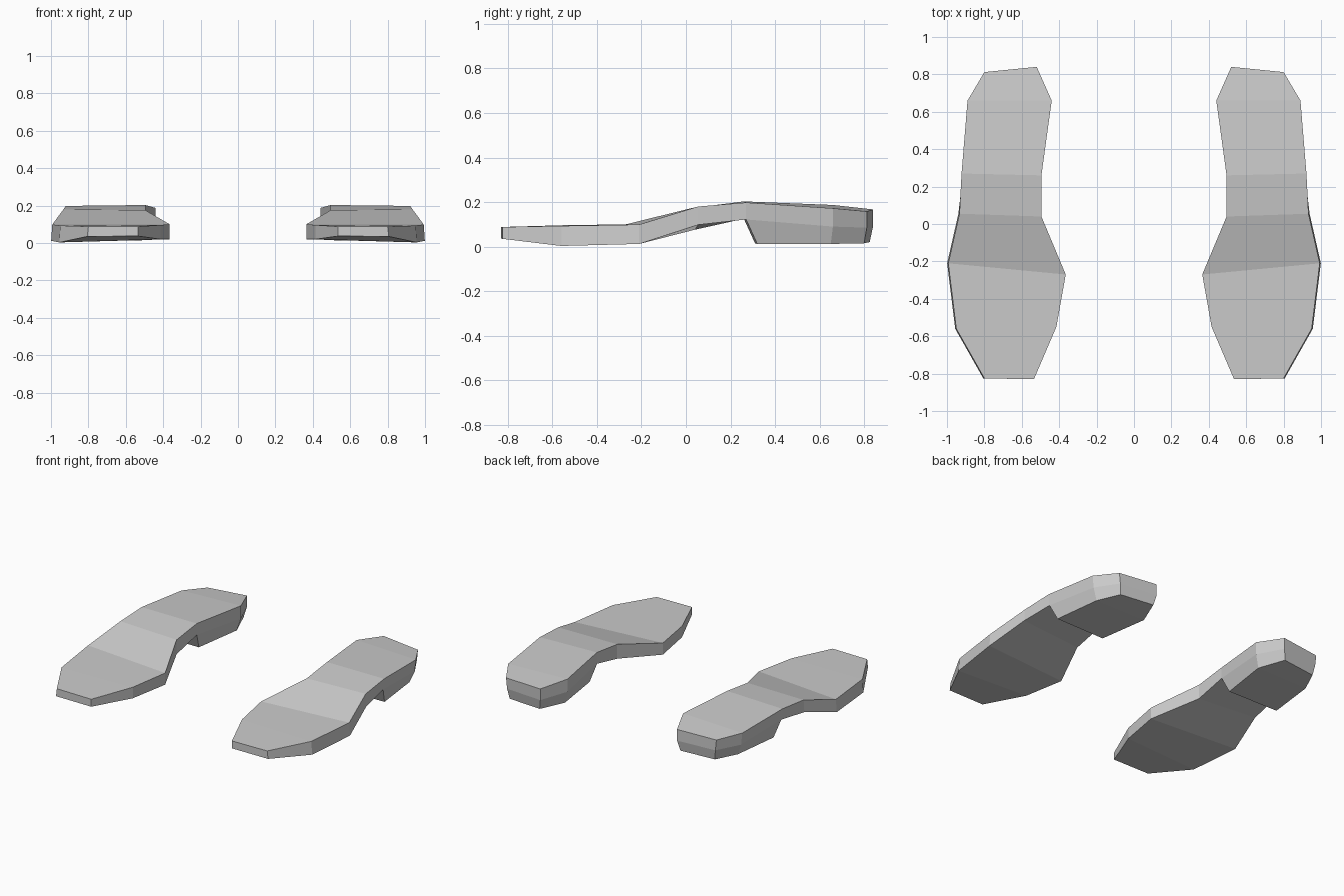
import bpy, bmesh

if "Cube" in bpy.data.objects:
    bpy.data.objects.remove(bpy.data.objects["Cube"])

grey = bpy.data.materials.new("light grey")
grey.diffuse_color = (0.6, 0.6, 0.6, 1)
grey.use_nodes = True
grey.node_tree.nodes["Principled BSDF"].inputs["Base Color"].default_value = grey.diffuse_color

# Toe-to-heel stations: inner then outer edge, each (x, y, top z, bottom z)
STATIONS = [
    ((.535, -.83, .088, .037), (.80, -.825, .088, .035)),
    ((.415, -.55, .096, .020), (.95, -.56, .093, .003)),
    ((.365, -.27, .100, .020), (.993, -.21, .099, .012)),
    ((.495, .04, .175, .076), (.933, .055, .180, .098)),
    ((.495, .26, .203, .125), (.922, .27, .198, .122)),
    ((.44, .66, .187, .100), (.89, .66, .172, .090)),
    ((.52, .84, .167, .090), (.80, .812, .158, .085)),
]
# Heel ground outline: inner and outer (x, y, z)
HEEL = [
    ((.515, .31, .015), (.890, .32, .012)),
    ((.465, .65, .015), (.850, .65, .012)),
    ((.535, .825, .020), (.780, .800, .015)),
]
FLARE = .006  # outer wall leans out slightly towards the ground


def build_shoe(name, side):
    bm = bmesh.new()

    def vert(x, y, z):
        return bm.verts.new((side * x, y, z))

    # Cross-section rings: top inner, top outer, bottom outer, bottom inner
    rings = []
    for i, (a, b) in enumerate(STATIONS):
        flare = FLARE if i < 4 else -.008
        rings.append([vert(*a[:3]), vert(*b[:3]),
                      vert(b[0] + flare, b[1], b[3]), vert(a[0], a[1], a[3])])
    # Sole: top and walls everywhere, underside only ahead of the heel
    for i in range(6):
        p, q = rings[i], rings[i + 1]
        for k in range(4):
            if k == 2 and i >= 4:
                continue
            n = (k + 1) % 4
            bm.faces.new((p[k], p[n], q[n], q[k]))
    bm.faces.new(rings[0])
    bm.faces.new(rings[6])
    # Heel block tapering to the ground
    low = [(vert(*a), vert(*b)) for a, b in HEEL]
    high = [(r[3], r[2]) for r in rings[4:]]
    for i in range(2):
        bm.faces.new((*low[i], low[i + 1][1], low[i + 1][0]))
        for k in range(2):
            bm.faces.new((high[i][k], high[i + 1][k], low[i + 1][k], low[i][k]))
    for i in (0, 2):
        bm.faces.new((*high[i], low[i][1], low[i][0]))

    bmesh.ops.recalc_face_normals(bm, faces=bm.faces)
    mesh = bpy.data.meshes.new(name)
    bm.to_mesh(mesh)
    bm.free()
    mesh.materials.append(grey)
    bpy.context.collection.objects.link(bpy.data.objects.new(name, mesh))


build_shoe("right_shoe_sole", 1)
build_shoe("left_shoe_sole", -1)
